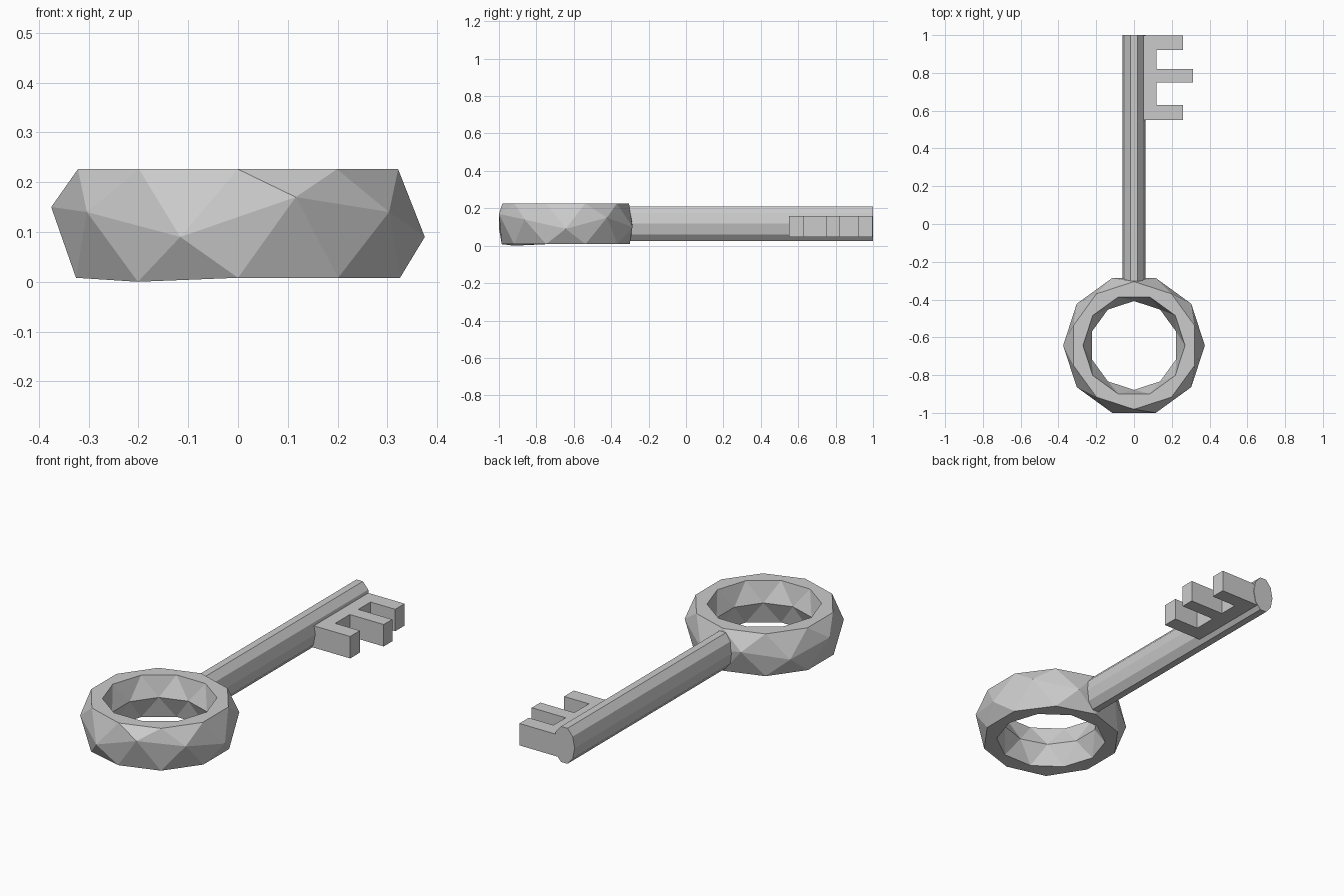
import bpy, bmesh
from math import sin, cos, pi

if "Cube" in bpy.data.objects:
    bpy.data.objects.remove(bpy.data.objects["Cube"])


def make_object(name, bm):
    bmesh.ops.recalc_face_normals(bm, faces=bm.faces[:])
    mesh = bpy.data.meshes.new(name)
    bm.to_mesh(mesh)
    bm.free()
    obj = bpy.data.objects.new(name, mesh)
    bpy.context.collection.objects.link(obj)
    return obj


# Faceted ring handle: staggered loops joined by triangles
SIDES = 10
RING_Y = -0.643
# radius, height of each loop around the tube
loops = [(0.342, 0.008), (0.375, 0.12), (0.338, 0.226),
         (0.27, 0.226), (0.235, 0.12), (0.27, 0.008)]
# uneven outer ridge gives the irregular cut-stone look
ridge = [0.09, 0.15, 0.10, 0.14, 0.10, 0.15, 0.14, 0.09, 0.17, 0.14]
bm = bmesh.new()
rings = []
for j, (r, z) in enumerate(loops):
    shift = 0.0 if j % 2 else 0.5
    row = []
    for k in range(SIDES):
        a = 2 * pi * (k + shift) / SIDES
        h = ridge[k] if j == 1 else z
        if j == 0 and k == 6:
            h = 0.0
        row.append(bm.verts.new((r * cos(a), RING_Y + r * sin(a), h)))
    rings.append(row)
for j in range(len(rings)):
    a, b = rings[j], rings[(j + 1) % len(rings)]
    for k in range(SIDES):
        n = (k + 1) % SIDES
        if j % 2 == 0:      # next loop is half a step behind
            bm.faces.new((a[k], b[n], b[k]))
            bm.faces.new((a[k], a[n], b[n]))
        else:               # next loop is half a step ahead
            bm.faces.new((a[k], a[n], b[k]))
            bm.faces.new((a[n], b[n], b[k]))
make_object("ring_handle", bm)

# Oval ten-sided shaft
bm = bmesh.new()
ends = []
for y in (-0.35, 1.0):
    ends.append([bm.verts.new((0.06 * cos(2 * pi * (k + 0.5) / 10 + pi / 2), y,
                               0.118 + 0.097 * sin(2 * pi * (k + 0.5) / 10 + pi / 2)))
                 for k in range(10)])
for k in range(10):
    n = (k + 1) % 10
    bm.faces.new((ends[0][k], ends[0][n], ends[1][n], ends[1][k]))
bm.faces.new(ends[0])
bm.faces.new(ends[1])
make_object("shaft", bm)

# Three-toothed bit: comb outline extruded upward
outline = [(0.02, 0.55)]
for y0, y1, reach in ((0.55, 0.63, 0.26), (0.75, 0.82, 0.313), (0.92, 0.997, 0.26)):
    if y0 > 0.55:
        outline.append((0.118, y0))
    outline += [(reach, y0), (reach, y1)]
    if y1 < 0.95:
        outline.append((0.118, y1))
outline.append((0.02, 0.997))
bm = bmesh.new()
face = bm.faces.new([bm.verts.new((x, y, 0.046)) for x, y in outline])
geom = bmesh.ops.extrude_face_region(bm, geom=[face])["geom"]
bmesh.ops.translate(bm, vec=(0, 0, 0.114),
                    verts=[g for g in geom if isinstance(g, bmesh.types.BMVert)])
# restore the bottom cap if the extrusion consumed it
open_edges = [e for e in bm.edges if e.is_boundary]
if open_edges:
    bmesh.ops.contextual_create(bm, geom=open_edges)
make_object("bit", bm)
